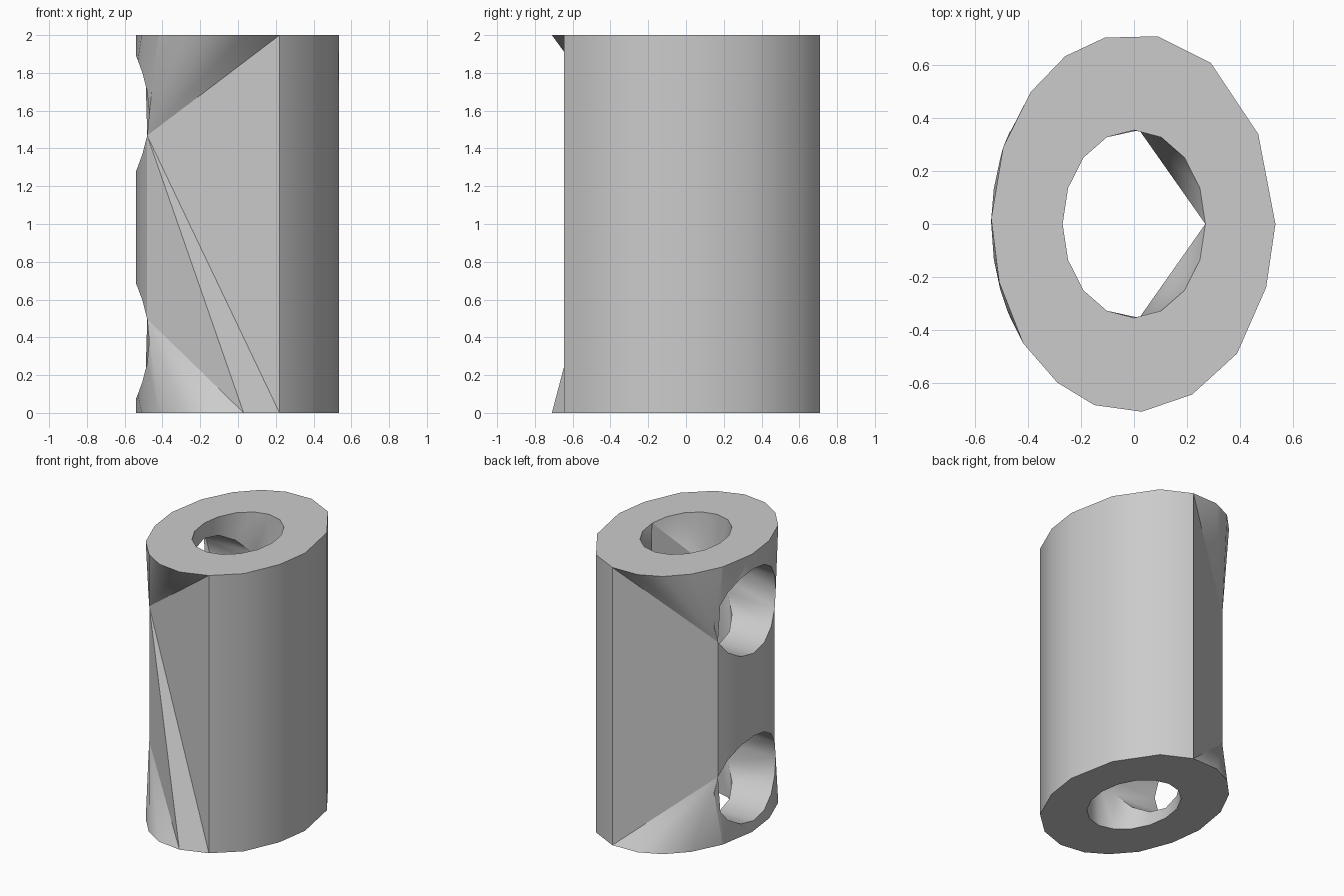
import bpy, bmesh, math

cube = bpy.data.objects.get("Cube")
if cube:
    bpy.data.objects.remove(cube, do_unlink=True)

HEIGHT = 2.0
OUTER = (0.54, 0.71)      # half sizes of the oval wall
INNER = (0.27, 0.355)     # half sizes of the oval bore
HOLE_Z = 0.305            # half height of a side hole
RIM = 16                  # points round a side hole

# outer outline, clockwise from +x
OUTLINE = [(0.535, 0), (0.5, -0.24), (0.39, -0.49), (0.22, -0.645), (0.03, -0.71),
           (-0.15, -0.685), (-0.29, -0.6), (-0.42, -0.45), (-0.51, -0.22),
           (-0.54, 0.02), (-0.495, 0.29), (-0.39, 0.5), (-0.26, 0.635),
           (-0.11, 0.705), (0.09, 0.71), (0.29, 0.61), (0.47, 0.34)]
BORE = [(INNER[0] * math.cos(math.tau * i / 16), -INNER[1] * math.sin(math.tau * i / 16))
        for i in range(16)]

bm = bmesh.new()


def ring(points, z):
    return [bm.verts.new((x, y, z)) for x, y in points]


def rim(size, half_width, centre, side):
    """Side-hole edge lying on an oval wall, on its -x half."""
    verts = []
    for k in range(RIM):
        t = math.tau * (k - 1) / RIM
        y = -half_width * math.cos(t)
        x = -size[0] * math.sqrt(max(0, 1 - (y / size[1]) ** 2))
        if x > -0.01:
            x = 0.02
        verts.append(bm.verts.new((x, y, centre + side * HOLE_Z * math.sin(t))))
    return verts


def keys(verts):
    """Clockwise angle of each point; a closing point counts as a full turn."""
    out = [-math.atan2(v.co.y, v.co.x) % math.tau for v in verts]
    if out[0] > 6.28:
        out[0] = 0
    if len(verts) > 1 and verts[0] is verts[-1]:
        out[-1] = math.tau
    return out


def zip_strip(a, b):
    """Triangles between two point rows, matched by angle."""
    ka, kb = keys(a), keys(b)
    i = j = 0
    while i < len(a) - 1 or j < len(b) - 1:
        if j == len(b) - 1 or (i < len(a) - 1 and ka[i + 1] <= kb[j + 1]):
            bm.faces.new((a[i], a[i + 1], b[j]))
            i += 1
        else:
            bm.faces.new((a[i], b[j + 1], b[j]))
            j += 1


def quad_strip(a, b):
    for i in range(len(a) - 1):
        bm.faces.new((a[i], a[i + 1], b[i + 1], b[i]))


def near_arc(r, first, last):
    """Rim points facing the other hole."""
    return [r[k % RIM] for k in range(first + RIM, last - 1, -1)]


top, bottom = ring(OUTLINE, HEIGHT), ring(OUTLINE, 0)
bore_top, bore_bottom = ring(BORE, HEIGHT), ring(BORE, 0)
up, low = rim(OUTER, 0.35, 1.585, 1), rim(OUTER, 0.35, 0.38, -1)
bore_up, bore_low = rim(INNER, INNER[1], 1.585, 1), rim(INNER, INNER[1], 0.38, -1)

# end faces
zip_strip(top + top[:1], bore_top + bore_top[:1])
zip_strip(bottom + bottom[:1], bore_bottom + bore_bottom[:1])

# rounded outer wall on the +x side
quad_strip(top[14:] + top[:4], bottom[14:] + bottom[:4])

# outer wall round the holes, with flat panels at front and back
zip_strip(top[3:15], up[:11])
zip_strip(bottom[4:15], low[:11])
quad_strip(near_arc(up, 0, 10), near_arc(low, 0, 10))
bm.faces.new((up[0], top[3], bottom[3]))
bm.faces.new((up[0], bottom[3], bottom[4]))
bm.faces.new((up[0], bottom[4], low[0]))
bm.faces.new((up[10], low[10], bottom[14], top[14]))

# bore wall, with a flat panel on either side of its +x edge
zip_strip(bore_top + bore_top[:1], bore_up[1:10])
zip_strip(bore_bottom + bore_bottom[:1], bore_low[1:10])
quad_strip(near_arc(bore_up, 1, 9), near_arc(bore_low, 1, 9))
for k in (1, 9):
    bm.faces.new((bore_up[k], bore_low[k], bore_bottom[0], bore_top[0]))

# walls of the two side holes
for outer_rim, inner_rim in ((up, bore_up), (low, bore_low)):
    quad_strip(outer_rim + outer_rim[:1], inner_rim + inner_rim[:1])

bmesh.ops.recalc_face_normals(bm, faces=bm.faces)
mesh = bpy.data.meshes.new("oval_sleeve")
bm.to_mesh(mesh)
bm.free()

sleeve = bpy.data.objects.new("oval_sleeve", mesh)
bpy.context.collection.objects.link(sleeve)

# plain grey
grey = bpy.data.materials.new("light_grey")
grey.use_nodes = True
colour = (0.6, 0.6, 0.6, 1)
grey.diffuse_color = colour
grey.node_tree.nodes["Principled BSDF"].inputs["Base Color"].default_value = colour
mesh.materials.append(grey)

bpy.ops.object.select_all(action="DESELECT")
sleeve.select_set(True)
bpy.context.view_layer.objects.active = sleeve
bpy.ops.object.shade_smooth_by_angle(angle=math.radians(30))
